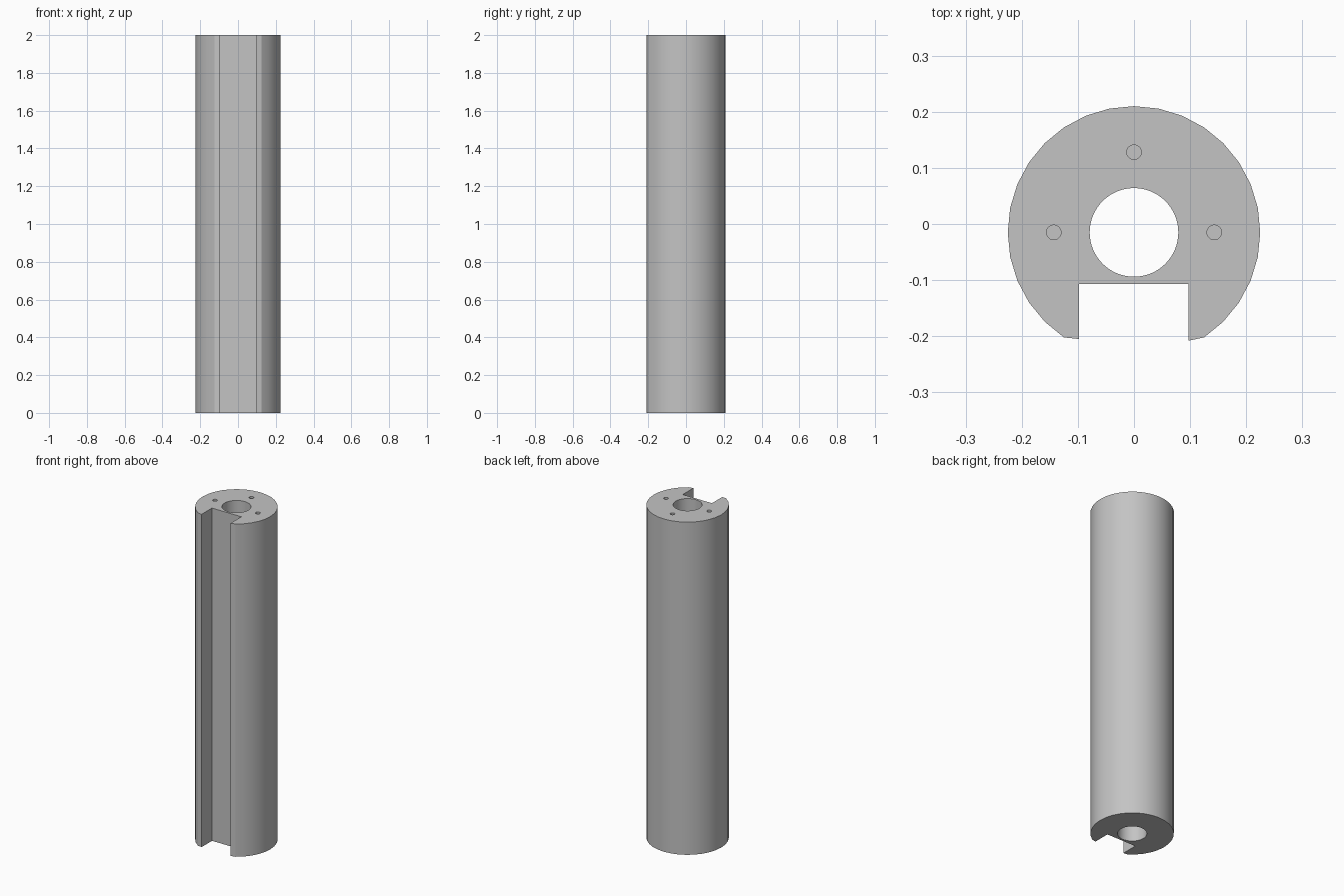
import bpy, bmesh, math
from mathutils import Matrix, Vector

if "Cube" in bpy.data.objects:
    bpy.data.objects.remove(bpy.data.objects["Cube"])

HEIGHT, RADIUS, CENTRE_Y, SIDES = 2.0, 0.225, -0.015, 32
HOLE_DEPTH = 0.1

grey = bpy.data.materials.new("plain_grey")
grey.use_nodes = True
colour = (0.55, 0.55, 0.55, 1)
grey.diffuse_color = colour
grey.node_tree.nodes["Principled BSDF"].inputs["Base Color"].default_value = colour


def add_object(name, bm):
    mesh = bpy.data.meshes.new(name)
    bmesh.ops.recalc_face_normals(bm, faces=bm.faces)
    bm.to_mesh(mesh)
    bm.free()
    mesh.materials.append(grey)
    obj = bpy.data.objects.new(name, mesh)
    bpy.context.collection.objects.link(obj)
    return obj


def rod(name, x, y, radius, bottom, top, sides):
    bm = bmesh.new()
    bmesh.ops.create_cone(bm, cap_ends=True, segments=sides, radius1=radius,
                          radius2=radius, depth=top - bottom,
                          matrix=Matrix.Translation((x, y, (bottom + top) / 2)))
    return add_object(name, bm)


# Slotted round bar: arc around the back, then lips and slot at the front
step = math.tau / SIDES
start = math.radians(-56.25)
outline = [(RADIUS * math.cos(start + i * step),
            CENTRE_Y + RADIUS * math.sin(start + i * step)) for i in range(SIDES - 5)]
outline += [(-0.098, -0.205), (-0.098, -0.107), (0.097, -0.107), (0.097, -0.208)]
bm = bmesh.new()
base = bm.faces.new([bm.verts.new((x, y, 0)) for x, y in outline])
walls = bmesh.ops.extrude_face_region(bm, geom=[base], use_keep_orig=True)
top_verts = [v for v in walls["geom"] if isinstance(v, bmesh.types.BMVert)]
bmesh.ops.translate(bm, verts=top_verts, vec=Vector((0, 0, HEIGHT)))
bar = add_object("slotted_bar", bm)

# Central bore and three blind screw holes in the top
cutters = [rod("bore_cutter", 0, CENTRE_Y, 0.079, -0.1, HEIGHT + 0.1, 64)]
for x, y in ((0, 0.128), (0.143, CENTRE_Y), (-0.143, CENTRE_Y)):
    cutters.append(rod("screw_hole_cutter", x, y, 0.013,
                       HEIGHT - HOLE_DEPTH, HEIGHT + 0.1, 32))

bpy.ops.object.select_all(action="DESELECT")
bpy.context.view_layer.objects.active = bar
bar.select_set(True)
for cutter in cutters:
    cutter.hide_render = True
    cut = bar.modifiers.new("cut", "BOOLEAN")
    cut.operation = "DIFFERENCE"
    cut.solver = "EXACT"
    cut.object = cutter
    bpy.ops.object.modifier_apply(modifier=cut.name)
    bpy.data.objects.remove(cutter)

bpy.ops.object.shade_smooth_by_angle(angle=math.radians(20))
